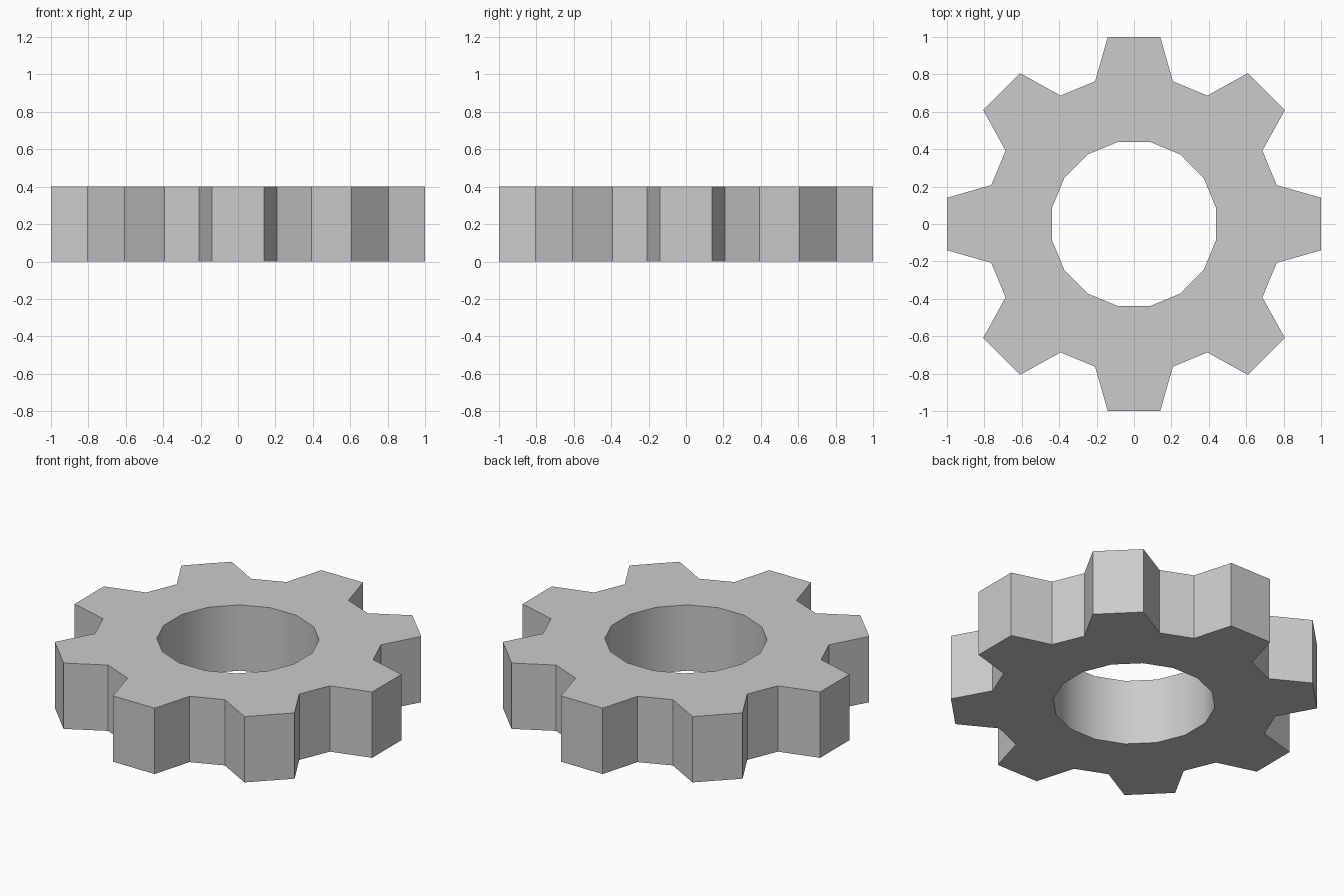
import bpy, bmesh
from math import radians, pi
from mathutils import Vector, Matrix

if "Cube" in bpy.data.objects:
    bpy.data.objects.remove(bpy.data.objects["Cube"])

TEETH = 8
HEIGHT = 0.4
HOLE_R = 0.447

bm = bmesh.new()

# One sector per tooth: hole edge, root, tip, tip, root, hole edge
hole = Matrix.Rotation(pi / TEETH / 2, 3, 'Z') @ Vector((HOLE_R, 0, 0))
profile = [(hole.x, -hole.y), (0.763, -0.208), (1.0, -0.14),
           (1.0, 0.14), (0.763, 0.208), (hole.x, hole.y)]
sectors = []
for i in range(TEETH):
    turn = Matrix.Rotation(2 * pi * i / TEETH, 3, 'Z')
    sectors.append([bm.verts.new(turn @ Vector((x, y, 0))) for x, y in profile])

# Tooth faces and the bridges between them
for i, s in enumerate(sectors):
    n = sectors[(i + 1) % TEETH]
    bm.faces.new(s)
    bm.faces.new((s[5], s[4], n[1], n[0]))

# Thicken into a solid
ext = bmesh.ops.extrude_face_region(bm, geom=bm.faces[:], use_keep_orig=True)
top = [g for g in ext["geom"] if isinstance(g, bmesh.types.BMVert)]
bmesh.ops.translate(bm, verts=top, vec=(0, 0, HEIGHT))
bmesh.ops.recalc_face_normals(bm, faces=bm.faces[:])

mesh = bpy.data.meshes.new("gear")
bm.to_mesh(mesh)
bm.free()
gear = bpy.data.objects.new("gear", mesh)
bpy.context.collection.objects.link(gear)

# Smooth hole wall, crisp teeth
bpy.context.view_layer.objects.active = gear
gear.select_set(True)
bpy.ops.object.shade_smooth_by_angle(angle=radians(30))
